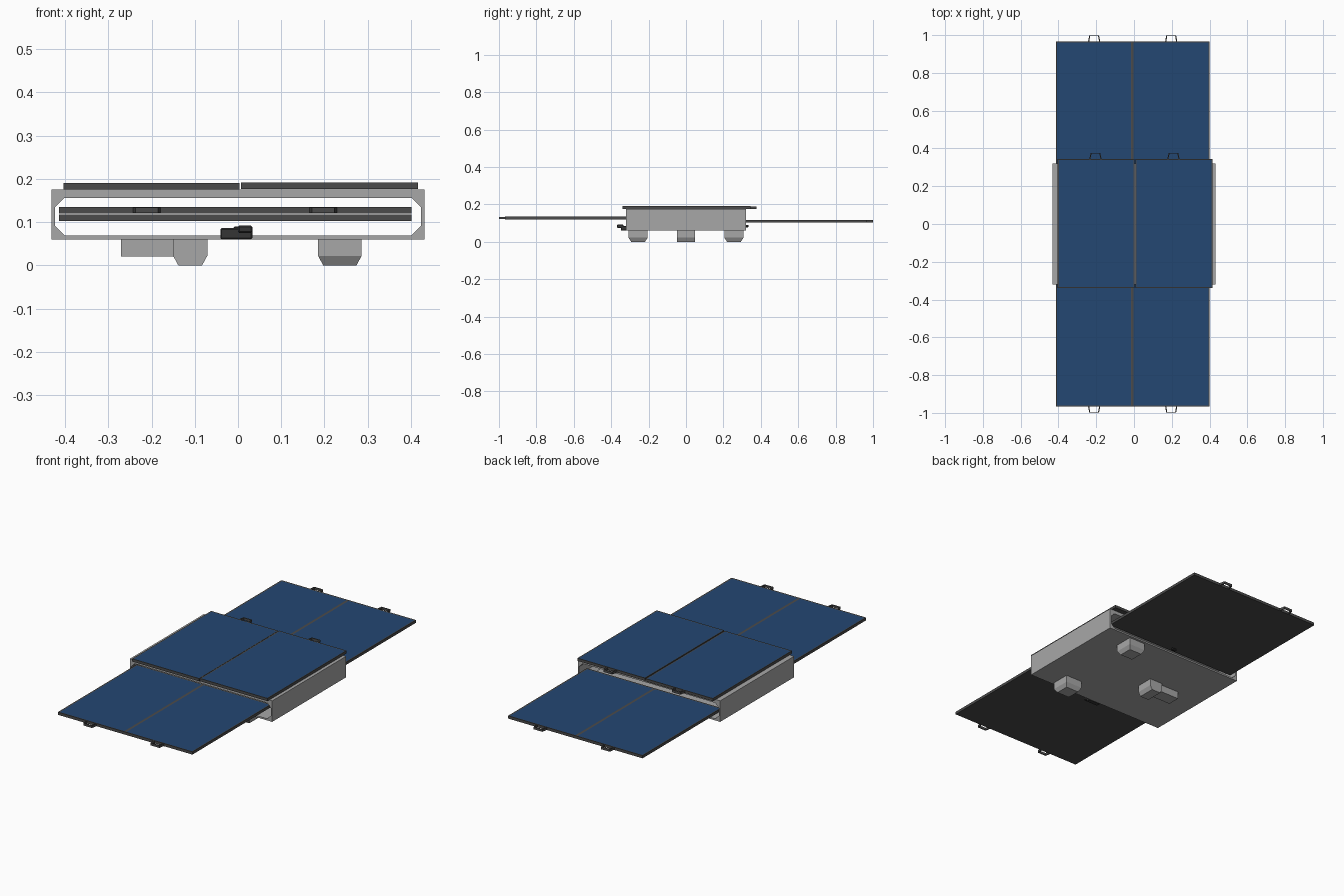
import bpy
import bmesh
from mathutils import Vector

if "Cube" in bpy.data.objects:
    bpy.data.objects.remove(bpy.data.objects["Cube"])


def material(name, rgb):
    m = bpy.data.materials.new(name)
    m.diffuse_color = (*rgb, 1)
    m.use_nodes = True
    m.node_tree.nodes["Principled BSDF"].inputs["Base Color"].default_value = m.diffuse_color
    return m


GREY = material("case grey", (0.39, 0.39, 0.39))
DARK = material("frame charcoal", (0.07, 0.07, 0.07))
BLACK = material("connector black", (0.035, 0.035, 0.035))
BLUE = material("cell blue", (0.017, 0.063, 0.17))


def finish(name, bm, *mats):
    bmesh.ops.recalc_face_normals(bm, faces=bm.faces[:])
    me = bpy.data.meshes.new(name)
    bm.to_mesh(me)
    bm.free()
    for m in mats:
        me.materials.append(m)
    ob = bpy.data.objects.new(name, me)
    bpy.context.collection.objects.link(ob)
    return ob


def box_bm(lo, hi):
    bm = bmesh.new()
    bmesh.ops.create_cube(bm, size=1)
    lo, hi = Vector(lo), Vector(hi)
    for v in bm.verts:
        v.co = (lo + hi) / 2 + v.co * (hi - lo)
    return bm


def box(name, lo, hi, mat, bevel=0):
    bm = box_bm(lo, hi)
    if bevel:
        bmesh.ops.bevel(bm, geom=bm.edges[:], offset=bevel, segments=1, affect='EDGES')
    return finish(name, bm, mat)


def panel(name, lo, hi, border):
    """Framed solar panel: blue cells inset in the top face."""
    bm = box_bm(lo, hi)
    bm.normal_update()
    top = max(bm.faces, key=lambda f: f.calc_center_median().z)
    bmesh.ops.inset_individual(bm, faces=[top], thickness=border, depth=-0.001)
    top.material_index = 1
    return finish(name, bm, DARK, BLUE)


def handle(name, x, y, side, z0, z1):
    """Thin U-shaped pull projecting from a panel edge."""
    shape = [(-0.032, 0), (-0.026, 0.032), (0.026, 0.032), (0.032, 0),
             (0.026, 0), (0.021, 0.027), (-0.021, 0.027), (-0.026, 0)]
    bm = bmesh.new()
    f = bm.faces.new([bm.verts.new((x + px, y + side * py, z0)) for px, py in shape])
    up = bmesh.ops.extrude_face_region(bm, geom=[f])["geom"]
    bmesh.ops.translate(bm, vec=(0, 0, z1 - z0),
                        verts=[g for g in up if isinstance(g, bmesh.types.BMVert)])
    return finish(name, bm, DARK)


# Hollow case, open at front and back, with chamfered opening corners
bm = bmesh.new()
ix, z0, z1, c = 0.423, 0.069, 0.156, 0.022
inner = [(-ix, z0 + c), (-ix + c, z0), (ix - c, z0), (ix, z0 + c),
         (ix, z1 - c), (ix - c, z1), (-ix + c, z1), (-ix, z1 - c)]
ox, b, t = 0.431, 0.06, 0.175
outer = [(-ox, z0 + c), (-ox, b), (ox, b), (ox, z0 + c),
         (ox, z1 - c), (ox, t), (-ox, t), (-ox, z1 - c)]
rings = [[bm.verts.new((x, y, z)) for x, z in ring]
         for ring, y in ((outer, -0.32), (outer, 0.32), (inner, 0.32), (inner, -0.32))]
for k in range(4):
    r, s = rings[k], rings[(k + 1) % 4]
    for i in range(8):
        j = (i + 1) % 8
        bm.faces.new((r[i], r[j], s[j], s[i]))
finish("case", bm, GREY)

# Fixed pair of panels on the lid
panel("top_panel_left", (-0.404, -0.34, 0.175), (0.003, 0.345, 0.19), 0.008)
panel("top_panel_right", (0.007, -0.34, 0.177), (0.416, 0.345, 0.192), 0.008)
for x in (-0.204, 0.209):
    handle("top_handle", x, 0.345, 1, 0.177, 0.19)

# Pull-out panels, front one riding above the back one
for name, side, pz0, pz1 in (("front", -1, 0.12, 0.135), ("back", 1, 0.103, 0.118)):
    ya, yb = sorted((side * 0.285, side * 0.967))
    panel(name + "_panel_left", (-0.414, ya, pz0), (-0.01, yb, pz1), 0.01)
    panel(name + "_panel_right", (-0.01, ya, pz0), (0.401, yb, pz1), 0.01)
    for x in (-0.211, 0.197):
        handle(name + "_handle", x, side * 0.967, side, pz0 + 0.001, pz1 - 0.001)


# Feet with narrowed soles
def foot(name, lo, hi, cx, cy):
    bm = box_bm(lo, hi)
    low = [f for f in bm.faces if f.calc_center_median().z < lo[2] + 0.001][0]
    # straight upper wall, then a slope to the sole
    bmesh.ops.bisect_plane(bm, geom=bm.verts[:] + bm.edges[:] + bm.faces[:],
                           plane_co=(0, 0, 0.022), plane_no=(0, 0, 1))
    mx, my = (lo[0] + hi[0]) / 2, (lo[1] + hi[1]) / 2
    for v in bm.verts:
        if v.co.z < 0.001:
            v.co.x -= cx if v.co.x > mx else -cx
            v.co.y -= cy if v.co.y > my else -cy
    return finish(name, bm, GREY)


foot("left_foot", (-0.15, -0.048, 0), (-0.071, 0.048, 0.0605), 0.012, 0)
for s in (-1, 1):
    ya, yb = sorted((s * 0.205, s * 0.307))
    foot("right_foot", (0.185, ya, 0), (0.286, yb, 0.0605), 0.012, 0.014)
box("foot_block", (-0.27, -0.035, 0.02), (-0.149, 0.035, 0.0605), GREY)

# Connectors on the front and back lower edges
box("front_connector", (-0.041, -0.348, 0.06), (0.033, -0.319, 0.086), BLACK, 0.003)
box("front_plug", (0.0, -0.368, 0.075), (0.033, -0.335, 0.092), BLACK, 0.003)
box("back_connector", (-0.01, 0.319, 0.078), (0.02, 0.335, 0.09), BLACK, 0.003)
